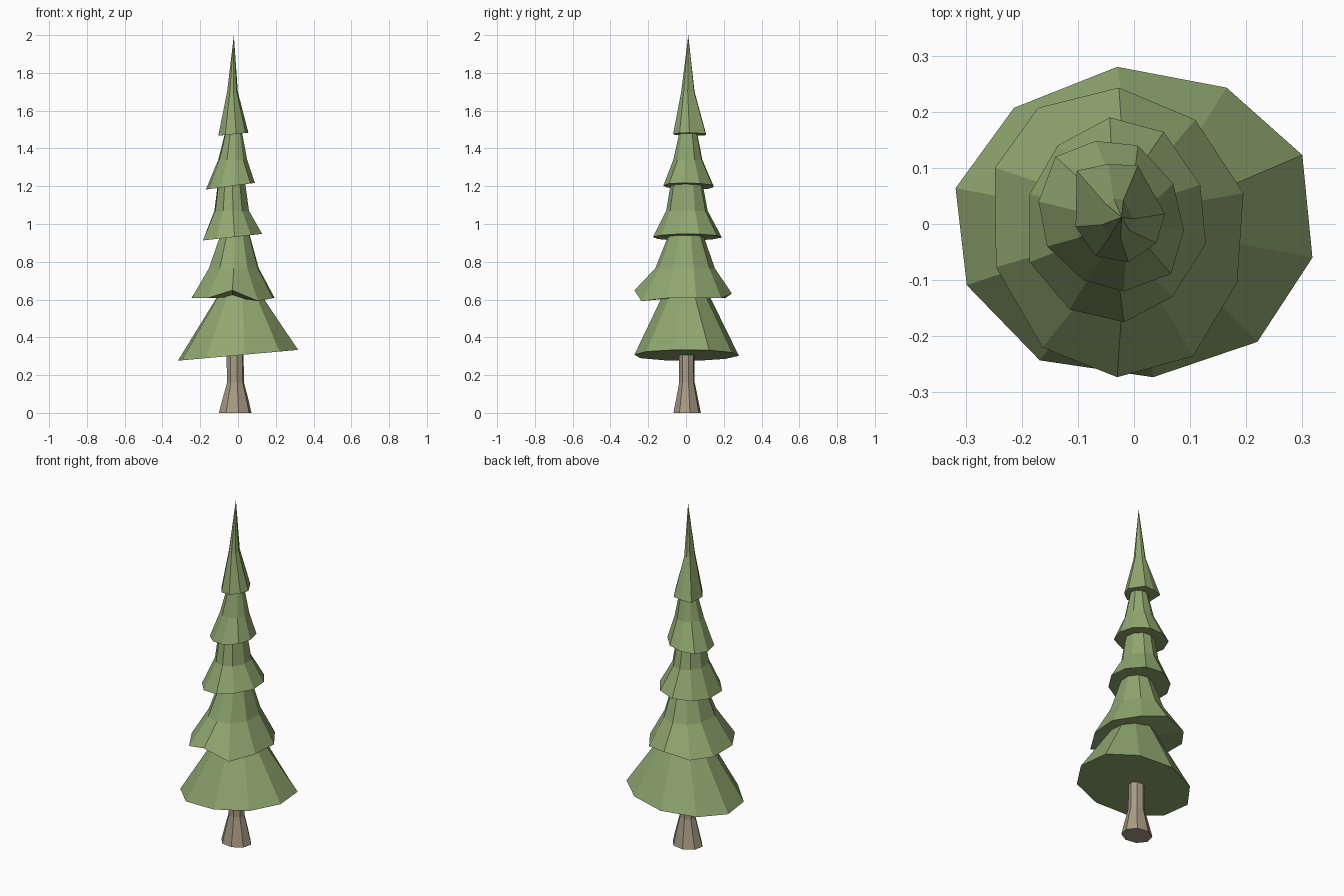
import bpy, bmesh
from math import atan2, cos, sin, pi


def material(name, rgb):
    m = bpy.data.materials.new(name)
    m.diffuse_color = (*rgb, 1)
    return m


GREEN = material("needles", (0.28, 0.39, 0.16))
BARK = material("bark", (0.39, 0.33, 0.23))


def loft(name, rings, mat, apex=None):
    """Skin a stack of equal-count rings; cap the bottom with a fan, the top with a face or apex."""
    bm = bmesh.new()
    loops = [[bm.verts.new(p) for p in ring] for ring in rings]
    n = len(loops[0])
    for a, b in zip(loops, loops[1:]):
        for i in range(n):
            j = (i + 1) % n
            bm.faces.new((a[i], a[j], b[j], b[i]))
    centre = bm.verts.new([sum(v.co[k] for v in loops[0]) / n for k in range(3)])
    for i in range(n):
        bm.faces.new((loops[0][(i + 1) % n], loops[0][i], centre))
    if apex:
        tip = bm.verts.new(apex)
        for i in range(n):
            bm.faces.new((loops[-1][i], loops[-1][(i + 1) % n], tip))
    else:
        bm.faces.new(loops[-1])
    bmesh.ops.recalc_face_normals(bm, faces=bm.faces)
    mesh = bpy.data.meshes.new(name)
    bm.to_mesh(mesh)
    bm.free()
    mesh.materials.append(mat)
    obj = bpy.data.objects.new(name, mesh)
    bpy.context.collection.objects.link(obj)


def tier(name, rim, z, tilt, upper, lifts=None, apex=None):
    """Skirt of branches: uneven tilted rim, then elliptical rings (cx, cy, rx, ry, z)."""
    lifts = lifts or {}
    mx = sum(p[0] for p in rim) / len(rim)
    my = sum(p[1] for p in rim) / len(rim)
    rings = [[(x, y, z + tilt * (x - mx) + lifts.get(i, 0)) for i, (x, y) in enumerate(rim)]]
    angles = [atan2(y - my, x - mx) for x, y in rim]
    for cx, cy, rx, ry, rz in upper:
        rings.append([(cx + rx * cos(a), cy + ry * sin(a), rz) for a in angles])
    loft(name, rings, GREEN, apex)


# Trunk with flared foot
trunk = [(-0.015, 0.006, 0.088, 0.074, 0), (-0.014, 0.006, 0.073, 0.062, 0.06),
         (-0.013, 0.005, 0.046, 0.042, 0.16), (-0.018, 0.003, 0.046, 0.041, 0.42)]
loft("trunk", [[(cx + rx * cos(i * pi / 4 + 0.2), cy + ry * sin(i * pi / 4 + 0.2), z)
                for i in range(8)] for cx, cy, rx, ry, z in trunk], BARK)

# Branch tiers, bottom to top
tier("branches_1",
     [(-0.03, 0.28), (0.165, 0.243), (0.30, 0.123), (0.318, -0.06), (0.22, -0.21),
      (0.034, -0.273), (-0.168, -0.243), (-0.298, -0.109), (-0.318, 0.064), (-0.214, 0.207)],
     0.305, 0.09, [(0.01, 0, 0.125, 0.13, 0.61), (0, 0, 0.08, 0.08, 0.68)])
tier("branches_2",
     [(-0.027, 0.243), (0.109, 0.186), (0.195, 0.055), (0.184, -0.104), (0.105, -0.236),
      (-0.03, -0.273), (-0.163, -0.22), (-0.246, -0.077), (-0.248, 0.1), (-0.171, 0.207)],
     0.607, 0, [(-0.022, -0.005, 0.138, 0.158, 0.765), (-0.015, 0, 0.075, 0.085, 0.96)],
     lifts={0: 0.025, 4: -0.015, 5: 0.042})
tier("branches_3",
     [(-0.043, 0.19), (0.053, 0.164), (0.118, 0.07), (0.128, -0.035), (0.068, -0.13),
      (-0.018, -0.175), (-0.115, -0.152), (-0.186, -0.068), (-0.186, 0.053), (-0.136, 0.14)],
     0.93, 0.11, [(-0.034, 0.005, 0.095, 0.11, 1.07), (-0.035, 0.003, 0.072, 0.08, 1.24)])
tier("branches_4",
     [(-0.068, 0.148), (0.007, 0.14), (0.07, 0.072), (0.089, -0.012), (0.066, -0.089),
      (-0.018, -0.12), (-0.09, -0.1), (-0.155, -0.04), (-0.17, 0.04), (-0.14, 0.12)],
     1.2, 0.135, [(-0.028, 0.01, 0.078, 0.078, 1.34), (-0.022, 0.012, 0.04, 0.042, 1.51)])
tier("treetop",
     [(-0.046, 0.107), (0.007, 0.104), (0.055, 0.018), (0.04, -0.034),
      (-0.01, -0.068), (-0.068, -0.057), (-0.104, -0.005), (-0.102, 0.095)],
     1.475, 0.1, [(-0.03, 0.01, 0.029, 0.036, 1.70)], apex=(-0.022, 0.012, 2.0))
